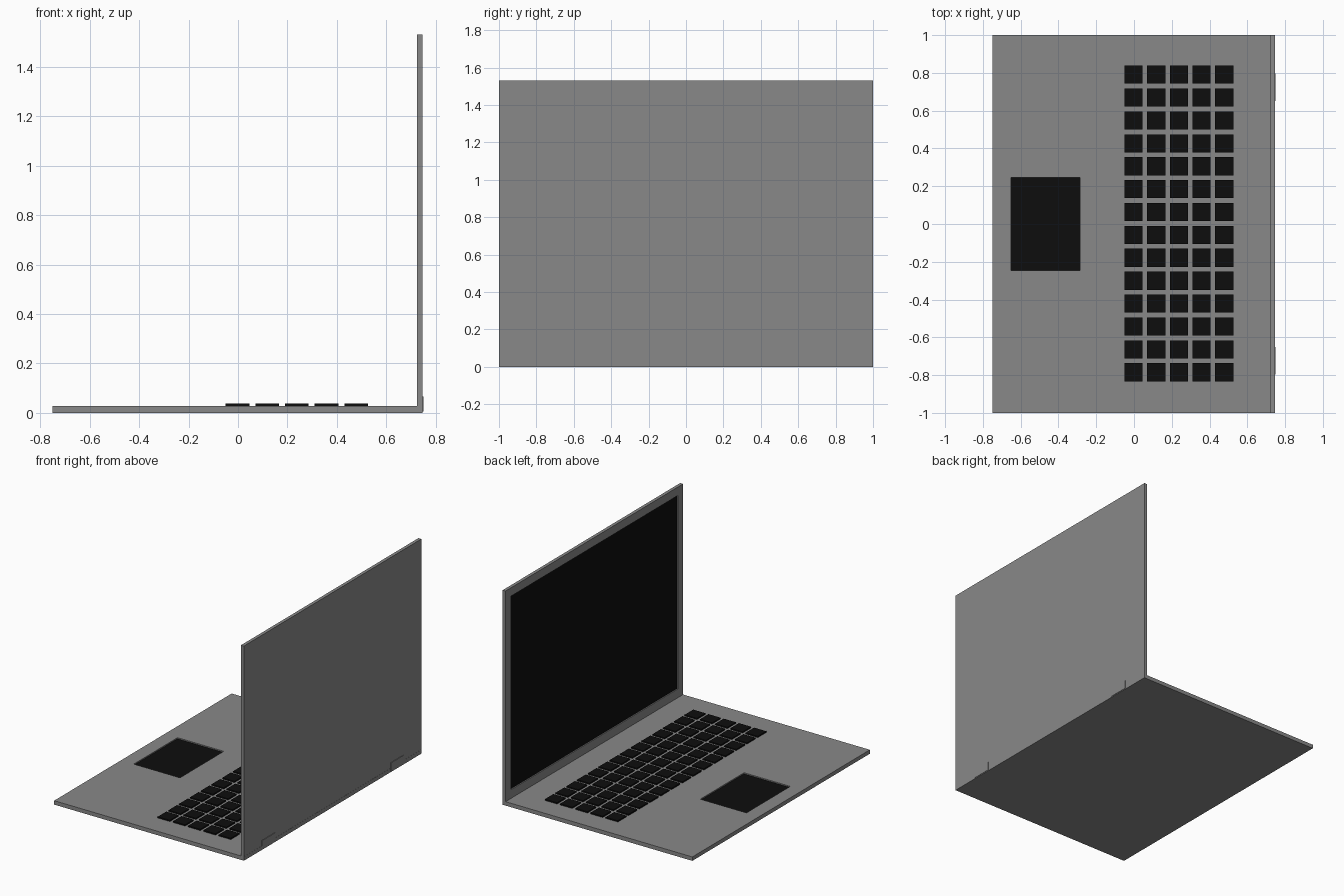
import bpy, bmesh
from mathutils import Vector

if "Cube" in bpy.data.objects:
    bpy.data.objects.remove(bpy.data.objects["Cube"])


def material(name, v):
    m = bpy.data.materials.new(name)
    m.diffuse_color = (v, v, v, 1)
    m.use_nodes = True
    m.node_tree.nodes["Principled BSDF"].inputs["Base Color"].default_value = m.diffuse_color
    return m


GREY = material("body_grey", 0.25)
BLACK = material("black", 0.004)


def box_bm(lo, hi):
    bm = bmesh.new()
    bmesh.ops.create_cube(bm, size=1)
    lo, hi = Vector(lo), Vector(hi)
    for v in bm.verts:
        v.co = Vector(((lo[i] + hi[i]) / 2 + v.co[i] * (hi[i] - lo[i])) for i in range(3))
    return bm


def finish(bm, name, *mats):
    me = bpy.data.meshes.new(name)
    bm.to_mesh(me)
    bm.free()
    for m in mats:
        me.materials.append(m)
    ob = bpy.data.objects.new(name, me)
    bpy.context.collection.objects.link(ob)
    return ob


def recessed_box(name, lo, hi, normal, rlo, rhi, depth):
    """Box with a rectangular black-floored recess in the face along normal."""
    bm = box_bm(lo, hi)
    bm.normal_update()
    n = Vector(normal)
    axis = max(range(3), key=lambda i: abs(n[i]))
    face = next(f for f in bm.faces if f.normal.dot(n) > 0.9)
    bmesh.ops.inset_region(bm, faces=[face], thickness=0.01)
    mid = face.calc_center_median()
    for v in face.verts:
        for i in range(3):
            if i != axis:
                v.co[i] = rlo[i] if v.co[i] < mid[i] else rhi[i]
    # tiny inset becomes the vertical recess wall
    bmesh.ops.inset_region(bm, faces=[face], thickness=0.0001)
    for v in face.verts:
        v.co -= n * depth
    face.material_index = 1
    return finish(bm, name, GREY, BLACK)


# base with sunken touchpad
recessed_box("base", (-0.75, -1, 0), (0.747, 1, 0.028), (0, 0, 1),
             (-0.65, -0.247, 0), (-0.285, 0.247, 0), 0.008)

# upright lid with sunken screen
recessed_box("lid", (0.723, -1, 0.028), (0.746, 1, 1.53), (-1, 0, 0),
             (0, -0.94, 0.09), (0, 0.94, 1.47), 0.008)

# keyboard: 5 x 14 keys
for i in range(5):
    for j in range(14):
        x, y = -0.002 + 0.12 * i, -0.785 + 0.1212 * j
        finish(box_bm((x - 0.048, y - 0.048, 0.027), (x + 0.048, y + 0.048, 0.037)),
               f"key_{i}_{j}", BLACK)

# hinge plates on the back
for name, y in (("hinge_left", -0.725), ("hinge_right", 0.725)):
    finish(box_bm((0.735, y - 0.073, 0.005), (0.75, y + 0.073, 0.067)), name, GREY)
